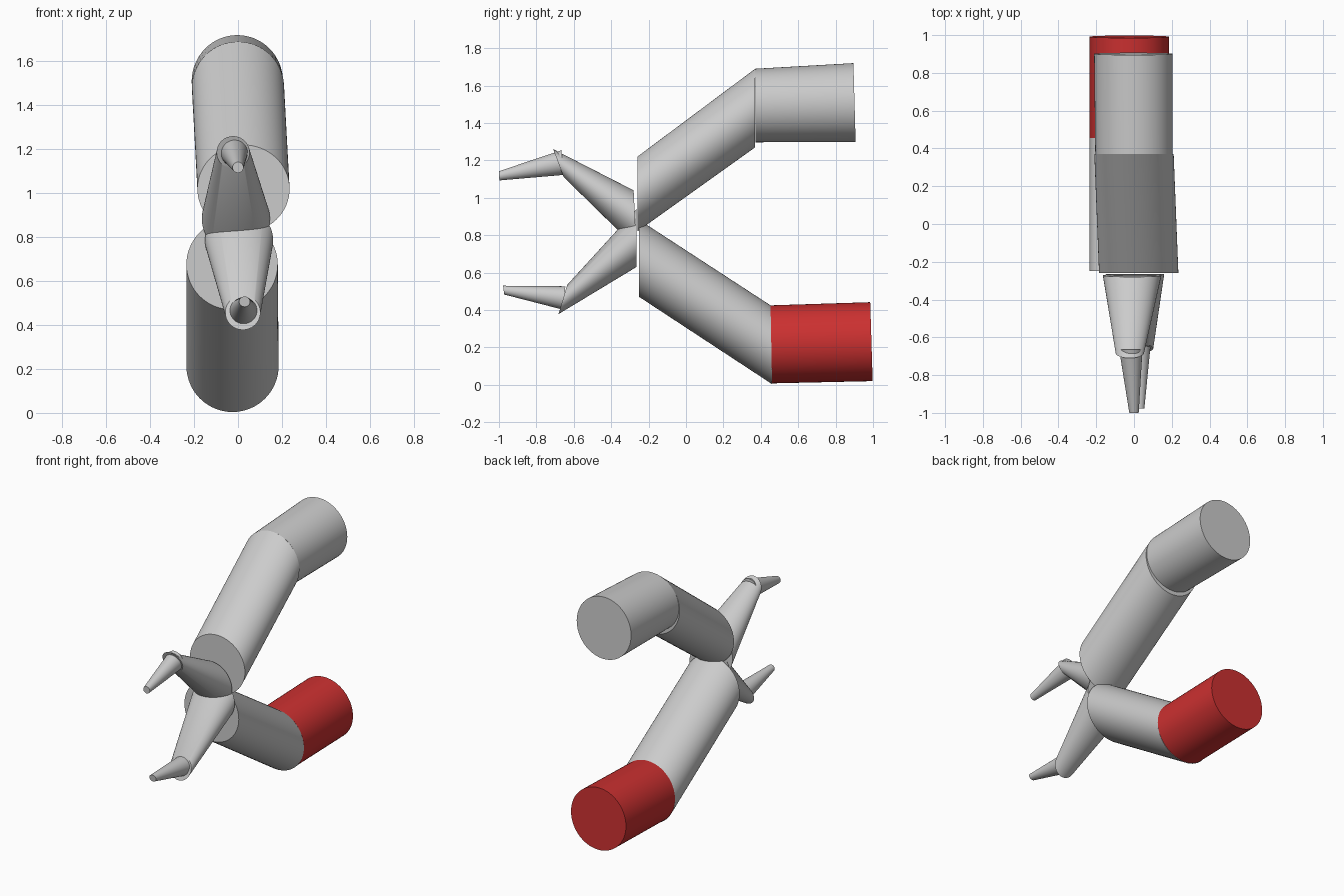
import bpy
import bmesh
from math import cos, sin, tau, radians
from mathutils import Vector

SIDES = 64

cube = bpy.data.objects.get("Cube")
if cube:
    bpy.data.objects.remove(cube, do_unlink=True)


def make_material(name, colour):
    mat = bpy.data.materials.new(name)
    mat.use_nodes = True
    mat.diffuse_color = colour
    mat.node_tree.nodes["Principled BSDF"].inputs["Base Color"].default_value = colour
    return mat


grey = make_material("light grey", (0.6, 0.6, 0.6, 1))
red = make_material("red", (0.6, 0.03, 0.03, 1))


def tube(name, mat, start, end):
    """Capped tube between two round sections given as (x, radius, top (y, z), bottom (y, z))."""
    bm = bmesh.new()
    rings = []
    for x, radius, top, bottom in (start, end):
        top, bottom = Vector((x, *top)), Vector((x, *bottom))
        centre, up = (top + bottom) / 2, (top - bottom) / 2
        side = Vector((radius, 0, 0))
        angles = [tau * i / SIDES for i in range(SIDES)]
        rings.append([bm.verts.new(centre + side * cos(a) + up * sin(a)) for a in angles])
    for i in range(SIDES):
        j = (i + 1) % SIDES
        bm.faces.new((rings[0][i], rings[0][j], rings[1][j], rings[1][i]))
    for ring in rings:
        bm.faces.new(ring)
    bmesh.ops.recalc_face_normals(bm, faces=bm.faces)
    mesh = bpy.data.meshes.new(name)
    bm.to_mesh(mesh)
    bm.free()
    mesh.materials.append(mat)
    obj = bpy.data.objects.new(name, mesh)
    bpy.context.collection.objects.link(obj)
    bpy.ops.object.select_all(action="DESELECT")
    obj.select_set(True)
    bpy.context.view_layer.objects.active = obj
    bpy.ops.object.shade_smooth_by_angle(angle=radians(35))
    return obj


# Upper arm and its straight end
tube("upper_arm", grey,
     (0.025, 0.21, (-0.26, 1.22), (-0.26, 0.82)),
     (0.0, 0.21, (0.37, 1.69), (0.37, 1.27)))
tube("upper_arm_end", grey,
     (0.0, 0.205, (0.37, 1.69), (0.372, 1.297)),
     (-0.003, 0.208, (0.895, 1.72), (0.907, 1.298)))

# Lower arm and its red end
tube("lower_arm", grey,
     (-0.027, 0.208, (-0.25, 0.882), (-0.25, 0.47)),
     (-0.025, 0.21, (0.452, 0.425), (0.46, 0.004)))
tube("lower_arm_end", red,
     (-0.025, 0.21, (0.452, 0.425), (0.46, 0.008)),
     (-0.025, 0.21, (0.985, 0.442), (0.998, 0.02)))

# Tapered claws
tube("upper_claw", grey,
     (-0.01, 0.155, (-0.28, 1.04), (-0.265, 0.73)),
     (-0.022, 0.075, (-0.71, 1.26), (-0.655, 1.112)))
tube("lower_claw", grey,
     (0.005, 0.155, (-0.265, 0.94), (-0.265, 0.63)),
     (0.022, 0.08, (-0.635, 0.535), (-0.682, 0.378)))

# Fingertips
tube("upper_fingertip", grey,
     (-0.017, 0.062, (-0.665, 1.255), (-0.66, 1.122)),
     (0.0, 0.025, (-1.0, 1.142), (-0.998, 1.093)))
tube("lower_fingertip", grey,
     (0.025, 0.062, (-0.645, 0.527), (-0.658, 0.402)),
     (0.03, 0.025, (-0.978, 0.53), (-0.972, 0.483)))
